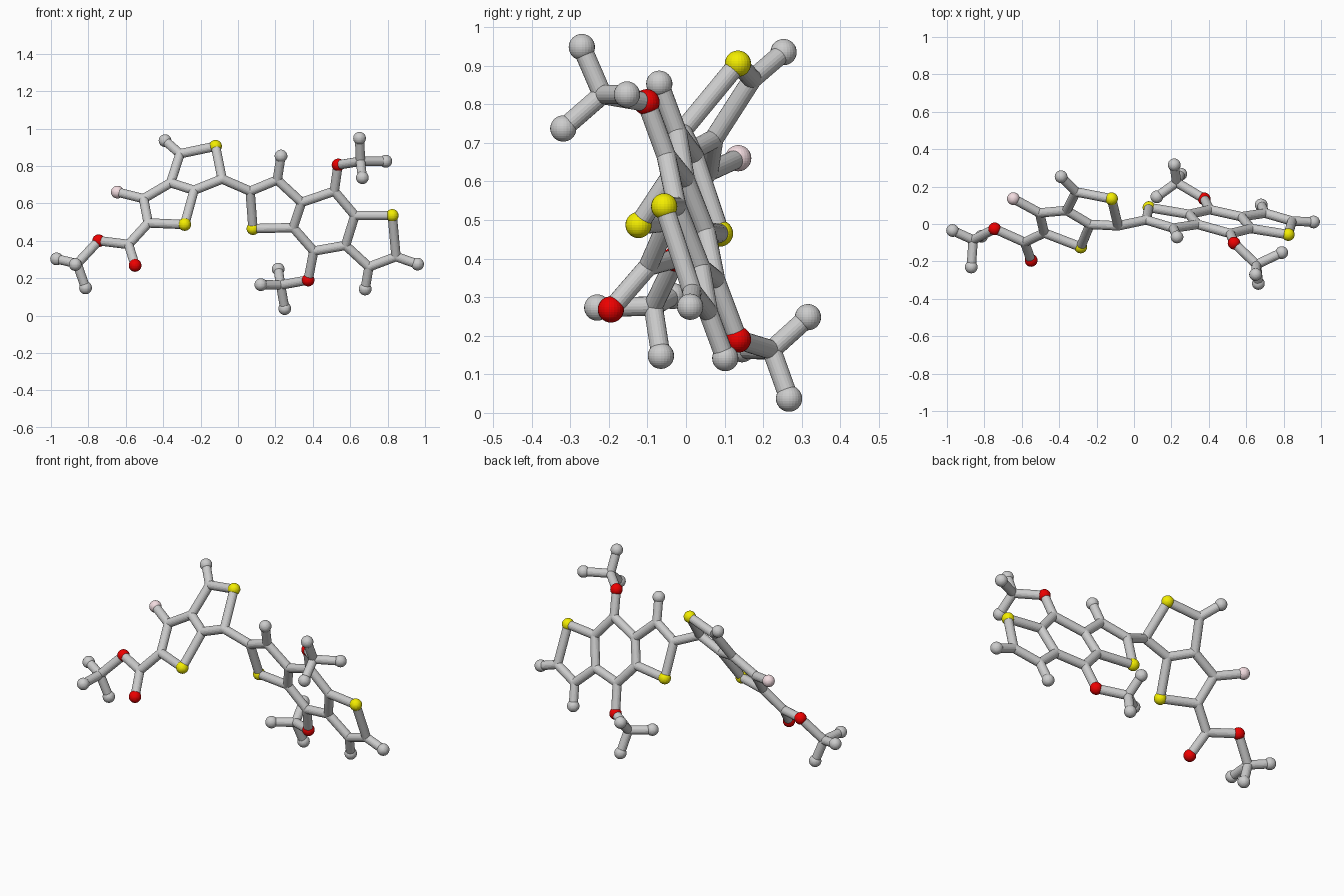
import bpy, math
from mathutils import Vector

if "Cube" in bpy.data.objects:
    bpy.data.objects.remove(bpy.data.objects["Cube"])

BOND_R, BALL_R = 0.025, 0.034


def material(name, rgb):
    m = bpy.data.materials.new(name)
    m.diffuse_color = (*rgb, 1)
    m.use_nodes = True
    m.node_tree.nodes["Principled BSDF"].inputs["Base Color"].default_value = m.diffuse_color
    return m


MATS = {
    'S': material("yellow", (0.9, 0.85, 0.0)),
    'O': material("red", (0.85, 0.0, 0.0)),
    'F': material("pale_pink", (0.9, 0.72, 0.75)),
}
NAMES = {'S': "yellow_atom", 'O': "red_atom", 'F': "pink_atom",
         'M': "end_atom", 'C': "stick_joint"}

# Flat left and right ring systems: (x, z); y comes from the tilted plane
left_flat = {
    'M1': (-.39, .935), 'C1': (-.31, .865), 'S1': (-.12, .905), 'C2': (-.085, .73),
    'C3': (-.235, .67), 'C4': (-.36, .71), 'F1': (-.645, .66), 'C5': (-.505, .625),
    'C6': (-.48, .495), 'S2': (-.285, .487), 'C7': (-.585, .38),
    'O1': (-.55, .268), 'O2': (-.745, .40),
}
right_flat = {
    'C10': (.065, .665), 'C11': (.21, .725), 'M2': (.23, .853), 'S3': (.08, .465),
    'C12': (.34, .605), 'C13': (.295, .47), 'C14': (.515, .665), 'O3': (.535, .805),
    'C15': (.625, .535), 'C16': (.575, .375), 'C17': (.405, .345), 'O4': (.375, .19),
    'S4': (.825, .535), 'C18': (.845, .315), 'M3': (.96, .275),
    'C19': (.70, .26), 'M4': (.68, .142),
}
# Branched end groups: (x, y, z)
atoms = {
    'C20': (-.86, -.085, .277), 'M5': (-.97, -.035, .303),
    'M6': (-.815, -.065, .148), 'M7': (-.87, -.23, .273),
    'C21': (.655, -.217, .825), 'M8': (.65, -.27, .948),
    'M9': (.79, -.153, .825), 'M10': (.665, -.318, .737),
    'C22': (.228, .222, .163), 'M11': (.215, .316, .248),
    'M12': (.122, .145, .165), 'M13': (.25, .267, .037),
}
for k, (x, z) in left_flat.items():
    atoms[k] = (x, -.354 * x + .756 * z - .592, z)
for k, (x, z) in right_flat.items():
    atoms[k] = (x, -.162 * x - .343 * z + .2606, z)

# Chains of sticks
chains = [
    "M1 C1 S1 C2 C3 C4 C1", "C4 C5 C6 S2 C3", "C5 F1", "C6 C7 O1",
    "C7 O2 C20 M5", "M6 C20 M7", "C2 C10 C11 C12 C13 S3 C10", "C11 M2",
    "C12 C14 C15 C16 C17 C13", "C15 S4 C18 C19 C16", "C18 M3", "C19 M4",
    "C14 O3 C21 M8", "M9 C21 M10", "C17 O4 C22 M11", "M12 C22 M13",
]


def ball(key, pos):
    kind = key[0]
    bpy.ops.mesh.primitive_uv_sphere_add(
        segments=24, ring_count=16, location=pos,
        radius=BOND_R if kind == 'C' else BALL_R)
    ob = bpy.context.object
    ob.name = NAMES[kind]
    if kind in MATS:
        ob.data.materials.append(MATS[kind])


def stick(a, b):
    a, b = Vector(a), Vector(b)
    d = b - a
    bpy.ops.mesh.primitive_cylinder_add(
        vertices=20, radius=BOND_R, depth=d.length, location=(a + b) / 2,
        rotation=d.to_track_quat('Z', 'Y').to_euler())
    bpy.context.object.name = "stick"


for key, pos in atoms.items():
    ball(key, pos)
for chain in chains:
    keys = chain.split()
    for p, q in zip(keys, keys[1:]):
        stick(atoms[p], atoms[q])
